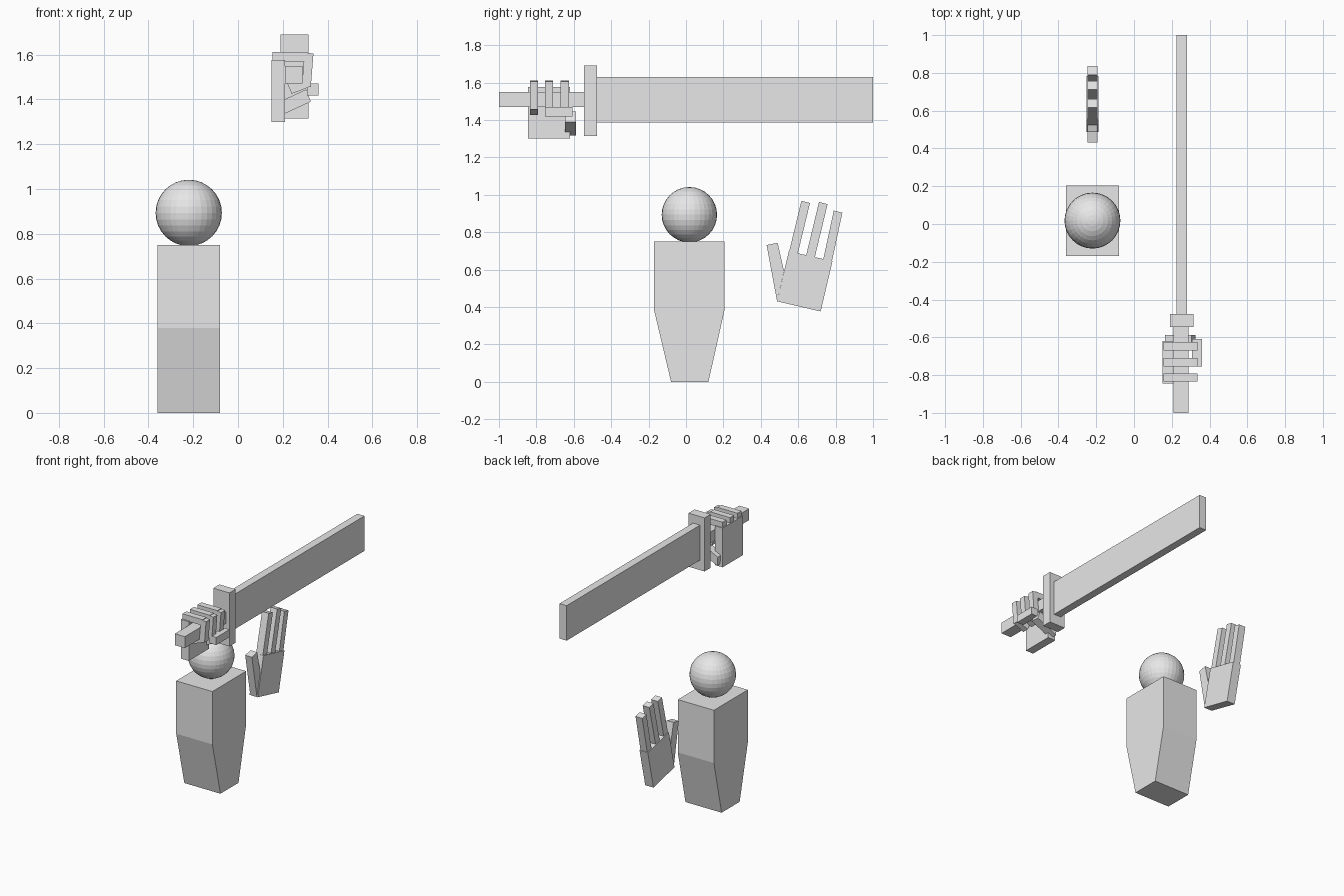
import bpy
import bmesh
from mathutils import Vector

if "Cube" in bpy.data.objects:
    bpy.data.objects.remove(bpy.data.objects["Cube"])

grey = bpy.data.materials.new("light_grey")
grey.diffuse_color = (0.8, 0.8, 0.8, 1)
grey.use_nodes = True
grey.node_tree.nodes["Principled BSDF"].inputs["Base Color"].default_value = grey.diffuse_color


def finish(name, bm):
    bmesh.ops.recalc_face_normals(bm, faces=bm.faces)
    mesh = bpy.data.meshes.new(name)
    bm.to_mesh(mesh)
    bm.free()
    mesh.materials.append(grey)
    obj = bpy.data.objects.new(name, mesh)
    bpy.context.collection.objects.link(obj)
    return obj


def prism(name, outline, axis, lo, hi):
    """Extrude an outline along x (points are y, z) or along y (points are x, z)."""
    bm = bmesh.new()
    if axis == "x":
        pts = [(lo, a, b) for a, b in outline]
        step = Vector((hi - lo, 0, 0))
    else:
        pts = [(a, lo, b) for a, b in outline]
        step = Vector((0, hi - lo, 0))
    face = bm.faces.new([bm.verts.new(p) for p in pts])
    new = bmesh.ops.extrude_face_region(bm, geom=[face], use_keep_orig=True)
    verts = [g for g in new["geom"] if isinstance(g, bmesh.types.BMVert)]
    bmesh.ops.translate(bm, verts=verts, vec=step)
    return finish(name, bm)


def box(name, x, y, z):
    return prism(name, [(y[0], z[0]), (y[1], z[0]), (y[1], z[1]), (y[0], z[1])], "x", *x)


# Body, tapered towards the base
prism("body", [(-0.08, 0), (0.12, 0), (0.205, 0.38), (0.205, 0.75),
               (-0.17, 0.75), (-0.17, 0.38)], "x", -0.36, -0.08)

# Head
bm = bmesh.new()
bmesh.ops.create_uvsphere(bm, u_segments=32, v_segments=16, radius=0.148)
head = finish("head", bm)
head.location = (-0.22, 0.018, 0.893)

# Sword
box("blade", (0.225, 0.28), (-0.48, 1.0), (1.385, 1.63))
box("guard", (0.19, 0.315), (-0.545, -0.477), (1.315, 1.69))
box("grip", (0.21, 0.288), (-1.0, -0.54), (1.47, 1.55))

# Gripping hand: palm, three curled fingers of three links each, thumb
box("grip_palm", (0.15, 0.21), (-0.845, -0.62), (1.30, 1.575))
links = {
    "base": [(0.155, 1.57), (0.31, 1.57), (0.31, 1.612), (0.155, 1.612)],
    "middle": [(0.285, 1.458), (0.325, 1.455), (0.337, 1.605), (0.297, 1.609)],
    "tip": [(0.24, 1.425), (0.323, 1.457), (0.305, 1.51), (0.217, 1.478)],
}
for i, y in enumerate((-0.835, -0.754, -0.67)):
    for part, outline in links.items():
        prism(f"grip_finger_{i + 1}_{part}", outline, "y", y, y + 0.044)
prism("grip_thumb_base", [(0.17, 1.318), (0.325, 1.39), (0.305, 1.445), (0.165, 1.38)],
      "y", -0.647, -0.588)
box("grip_thumb_tip", (0.308, 0.36), (-0.755, -0.608), (1.417, 1.47))

# Open hand: palm, three straight fingers, thumb
prism("open_palm", [(0.487, 0.43), (0.72, 0.376), (0.783, 0.645), (0.55, 0.698)],
      "x", -0.252, -0.188)
fingers = [((0.55, 0.69), (0.617, 0.967)), ((0.641, 0.67), (0.711, 0.961)),
           ((0.733, 0.65), (0.79, 0.915))]
for i, (a, b) in enumerate(fingers):
    outline = [a, (a[0] + 0.046, a[1] - 0.011), (b[0] + 0.046, b[1] - 0.011), b]
    prism(f"open_finger_{i + 1}", outline, "x", -0.246, -0.194)
prism("open_thumb", [(0.487, 0.43), (0.524, 0.59), (0.49, 0.743), (0.431, 0.731)],
      "x", -0.246, -0.194)
